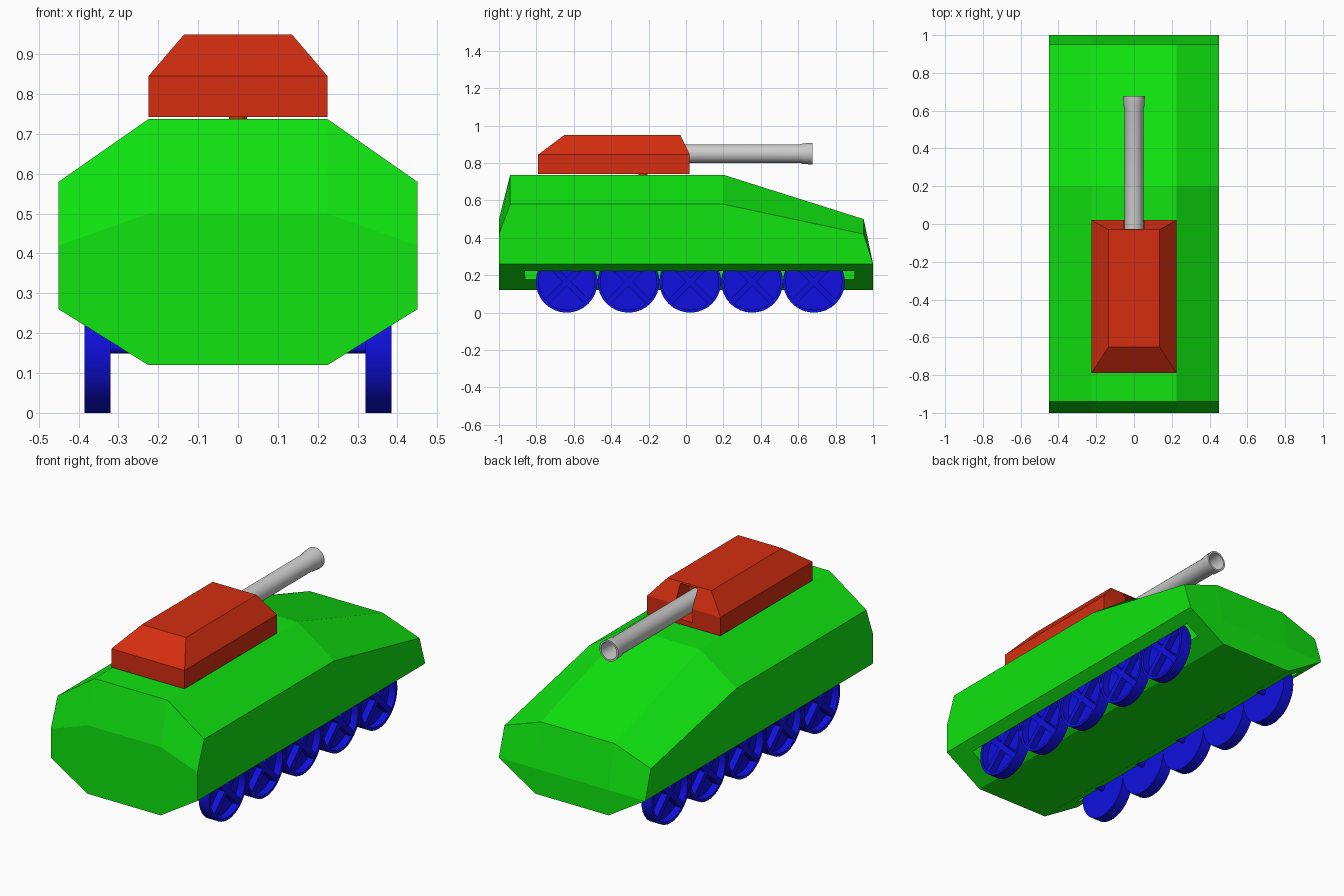
import bpy, bmesh, math
from mathutils import Matrix, Vector

if "Cube" in bpy.data.objects:
    bpy.data.objects.remove(bpy.data.objects["Cube"])


def material(name, rgb):
    m = bpy.data.materials.new(name)
    m.diffuse_color = (*rgb, 1)
    m.use_nodes = True
    m.node_tree.nodes["Principled BSDF"].inputs["Base Color"].default_value = m.diffuse_color
    return m


GREEN = material("hull green", (0.005, 0.78, 0.005))
RED = material("turret red", (0.66, 0.027, 0.005))
BLUE = material("wheel blue", (0.005, 0.005, 0.75))
GREY = material("barrel grey", (0.6, 0.6, 0.6))


def make_object(name, bm, mat, smooth=False):
    bmesh.ops.recalc_face_normals(bm, faces=bm.faces[:])
    mesh = bpy.data.meshes.new(name)
    bm.to_mesh(mesh)
    bm.free()
    mesh.materials.append(mat)
    ob = bpy.data.objects.new(name, mesh)
    bpy.context.collection.objects.link(ob)
    if smooth:
        bpy.ops.object.select_all(action='DESELECT')
        ob.select_set(True)
        bpy.context.view_layer.objects.active = ob
        bpy.ops.object.shade_smooth_by_angle(angle=math.radians(35))
    return ob


def loft(bm, rings):
    """Skin closed rings of points and cap both ends."""
    loops = [[bm.verts.new(p) for p in ring] for ring in rings]
    n = len(loops[0])
    for a, b in zip(loops, loops[1:]):
        for i in range(n):
            j = (i + 1) % n
            bm.faces.new((a[i], a[j], b[j], b[i]))
    bm.faces.new(loops[0])
    bm.faces.new(loops[-1][::-1])


def box(bm, lo, hi, matrix=Matrix()):
    lo, hi = Vector(lo), Vector(hi)
    bmesh.ops.create_cube(bm, size=1, matrix=matrix @ Matrix.Translation((lo + hi) / 2)
                          @ Matrix.Diagonal((*(hi - lo), 1)))


def lathe(bm, profile, axis, steps):
    """Turn a closed (distance along axis, radius) outline about the x or y axis."""
    rings = []
    for k in range(steps):
        t = 2 * math.pi * k / steps
        c, s = math.cos(t), math.sin(t)
        rings.append([bm.verts.new((a, r * c, r * s) if axis == 'X' else (r * c, a, r * s))
                      for a, r in profile])
    n = len(profile)
    for k in range(steps):
        p, q = rings[k], rings[(k + 1) % steps]
        for i in range(n):
            j = (i + 1) % n
            bm.faces.new((p[i], p[j], q[j], q[i]))
    bmesh.ops.remove_doubles(bm, verts=bm.verts[:], dist=1e-5)


def cut(ob, lo, hi):
    """Subtract a box from an object."""
    bm = bmesh.new()
    box(bm, lo, hi)
    cutter = make_object("cutter", bm, ob.data.materials[0])
    cutter.hide_render = True
    mod = ob.modifiers.new("cut", 'BOOLEAN')
    mod.operation, mod.solver, mod.object = 'DIFFERENCE', 'EXACT', cutter
    bpy.ops.object.select_all(action='DESELECT')
    ob.select_set(True)
    bpy.context.view_layer.objects.active = ob
    bpy.ops.object.modifier_apply(modifier=mod.name)
    bpy.data.objects.remove(cutter)


# Hull: octagonal sections (y of belly, y of deck, side height, deck height)
def hull_ring(y_low, y_top, z_side, z_top):
    half = [(0.225, y_low, 0.12), (0.45, y_low, 0.26), (0.45, y_top, z_side), (0.225, y_top, z_top)]
    return half + [(-x, y, z) for x, y, z in reversed(half)]


bm = bmesh.new()
loft(bm, [hull_ring(-1, -1, 0.42, 0.50), hull_ring(-0.94, -0.94, 0.58, 0.737),
          hull_ring(0.2, 0.2, 0.58, 0.737), hull_ring(0.95, 0.95, 0.42, 0.50)])
# Nose: the lower points of the last section reach forward to y = 1
for v in bm.verts:
    if v.co.y > 0.9 and v.co.z < 0.3:
        v.co.y = 1.0
end = [f for f in bm.faces if all(v.co.y > 0.9 for v in f.verts)]
bmesh.ops.delete(bm, geom=end, context='FACES_ONLY')
nose = {(v.co.x > 0, round(v.co.z, 2)): v for v in bm.verts if v.co.y > 0.9}
mid = {s: bm.verts.new((0.225 if s else -0.225, 1, 0.26)) for s in (True, False)}
for s in (True, False):
    bm.faces.new((nose[s, 0.26], nose[s, 0.42], nose[s, 0.5], mid[s]))
    bm.faces.new((nose[s, 0.26], mid[s], nose[s, 0.12]))
for z in (0.5, 0.12):
    bm.faces.new((nose[True, z], nose[False, z], mid[False], mid[True]))
hull = make_object("hull", bm, GREEN)

# Wheel wells
for lo, hi in ((0.316, 0.392), (-0.392, -0.316)):
    cut(hull, (lo, -0.86, -0.1), (hi, 0.90, 0.36))

# Turret with a gun slot in its front
bm = bmesh.new()


def rect(x, y0, y1, z):
    return [(-x, y0, z), (x, y0, z), (x, y1, z), (-x, y1, z)]


loft(bm, [rect(0.225, -0.79, 0.02, 0.742), rect(0.225, -0.79, 0.02, 0.845),
          rect(0.135, -0.65, -0.03, 0.95)])
turret = make_object("turret", bm, RED)
cut(turret, (-0.053, -0.10, 0.77), (0.053, 0.1, 0.943))

# Turret pivot
bm = bmesh.new()
bmesh.ops.create_cone(bm, cap_ends=True, segments=16, radius1=0.023, radius2=0.023, depth=0.04,
                      matrix=Matrix.Translation((0, -0.23, 0.738)))
make_object("turret_pivot", bm, RED)

# Gun barrel, hollow with a flared muzzle
bm = bmesh.new()
lathe(bm, [(-0.10, 0.05), (0.61, 0.05), (0.625, 0.055), (0.677, 0.058),
           (0.677, 0.048), (0.60, 0.042), (-0.10, 0.042)], 'Y', 32)
bmesh.ops.translate(bm, verts=bm.verts[:], vec=(0, 0, 0.85))
make_object("gun_barrel", bm, GREY, True)

# Wheels with crossed spokes on the outer face, and axles
for i in range(5):
    y = -0.638 + 0.3305 * i
    place = Matrix.Translation((0, y, 0.165))
    for side, name in ((1, "right"), (-1, "left")):
        bm = bmesh.new()
        lathe(bm, [(0.32, 0), (0.32, 0.165), (0.385, 0.165), (0.385, 0.15),
                   (0.345, 0.15), (0.345, 0)], 'X', 32)
        for angle in (45, -45):
            box(bm, (0.34, -0.153, -0.016), (0.382, 0.153, 0.016),
                Matrix.Rotation(math.radians(angle), 4, 'X'))
        bmesh.ops.transform(bm, verts=bm.verts[:], matrix=place @ Matrix.Diagonal((side, 1, 1, 1)))
        make_object(f"{name}_wheel_{i + 1}", bm, BLUE, True)
    bm = bmesh.new()
    bmesh.ops.create_cone(bm, cap_ends=True, segments=16, radius1=0.016, radius2=0.016, depth=0.66,
                          matrix=place @ Matrix.Rotation(math.pi / 2, 4, 'Y'))
    make_object(f"axle_{i + 1}", bm, BLUE, True)
